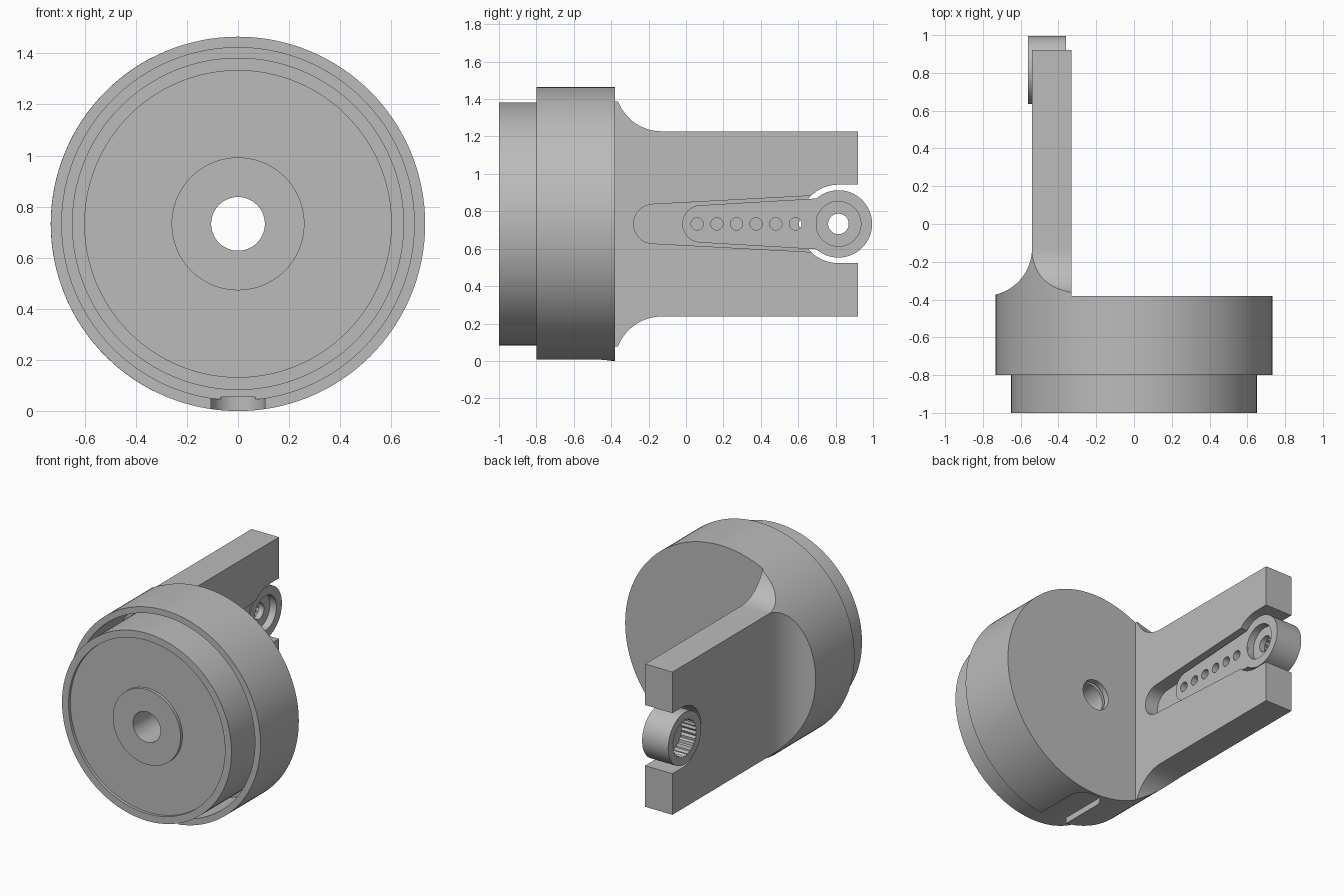
import bpy, bmesh
from math import sin, cos, pi, radians

if "Cube" in bpy.data.objects:
    bpy.data.objects.remove(bpy.data.objects["Cube"])

GREY = (0.5, 0.5, 0.5, 1)
mat = bpy.data.materials.new("plain grey")
mat.use_nodes = True
mat.diffuse_color = GREY
mat.node_tree.nodes["Principled BSDF"].inputs["Base Color"].default_value = GREY

R = 0.7325      # drum radius, also the height of its axis
HUB_Y = 0.815   # centre of the horn hub
INNER, OUTER = -0.33, -0.54  # the two faces of the arm plate


def place(axis, u, v, w):
    """Turn in-plane (u, v) and along-axis w into world coordinates."""
    return {"x": (w, u, v), "y": (u, w, v), "z": (u, v, w)}[axis]


def finish(name, bm):
    bmesh.ops.recalc_face_normals(bm, faces=bm.faces)
    mesh = bpy.data.meshes.new(name)
    bm.to_mesh(mesh)
    bm.free()
    mesh.materials.append(mat)
    obj = bpy.data.objects.new(name, mesh)
    bpy.context.collection.objects.link(obj)
    return obj


def prism(name, axis, points, low, high):
    bm = bmesh.new()
    a = [bm.verts.new(place(axis, u, v, low)) for u, v in points]
    b = [bm.verts.new(place(axis, u, v, high)) for u, v in points]
    bm.faces.new(a)
    bm.faces.new(b)
    for i in range(len(a)):
        j = (i + 1) % len(a)
        bm.faces.new((a[i], a[j], b[j], b[i]))
    return finish(name, bm)


def lathe(name, axis, centre, profile, steps):
    """Revolve a closed (radius, along) profile."""
    bm = bmesh.new()
    rings = []
    for i in range(steps):
        c, s = cos(2 * pi * i / steps), sin(2 * pi * i / steps)
        rings.append([bm.verts.new(place(axis, centre[0] + r * c, centre[1] + r * s, w))
                      for r, w in profile])
    for i, ring in enumerate(rings):
        nxt = rings[(i + 1) % steps]
        for k in range(len(ring)):
            m = (k + 1) % len(ring)
            bm.faces.new((ring[k], ring[m], nxt[m], nxt[k]))
    return finish(name, bm)


def arc(cu, cv, r, start, end, steps=24):
    angles = [radians(start + (end - start) * i / steps) for i in range(steps + 1)]
    return [(cu + r * cos(a), cv + r * sin(a)) for a in angles]


def circle(cu, cv, r, steps=32):
    return arc(cu, cv, r, 0, 360, steps)[:-1]


def combine(obj, operation, *tools):
    bpy.context.view_layer.objects.active = obj
    for tool in tools:
        mod = obj.modifiers.new("cut", "BOOLEAN")
        mod.operation, mod.solver, mod.object = operation, "EXACT", tool
        bpy.ops.object.modifier_apply(modifier=mod.name)
        bpy.data.objects.remove(tool)


def smooth(*objs):
    for obj in objs:
        bpy.ops.object.select_all(action="DESELECT")
        obj.select_set(True)
        bpy.context.view_layer.objects.active = obj
        bpy.ops.object.shade_smooth_by_angle(angle=radians(30))


# Drum housing: thin cup, open to the front, with a cable slot underneath
housing = lathe("drum_housing", "y", (0, R),
                [(R, -0.38), (R, -0.8), (0.69, -0.8), (0.69, -0.42),
                 (0.105, -0.42), (0.105, -0.38)], 128)
cable_slot = prism("slot_cutter", "z",
                   [(-0.105, -0.9), (0.105, -0.9)] + arc(0, -0.5, 0.105, 0, 180),
                   -0.1, 0.055)
combine(housing, "DIFFERENCE", cable_slot)

# Wheel inside the housing, with a raised rim and boss on both faces
wheel = lathe("wheel", "y", (0, R),
              [(0.65, -1), (0.65, -0.44), (0.60, -0.44), (0.60, -0.46),
               (0.26, -0.46), (0.26, -0.44), (0.105, -0.44), (0.105, -1),
               (0.26, -1), (0.26, -0.98), (0.60, -0.98), (0.60, -1)], 128)

# Arm plate: flared where it meets the drum, trimmed to the drum's outline
HALF, FLARE, END = 0.495, 0.25, 0.92
top = arc(-0.13, R + HALF + FLARE, FLARE, 270, 180)
bottom = [(y, 2 * R - z) for y, z in reversed(top)]
plate = prism("arm_plate", "x",
              [(END, R + HALF)] + top + bottom + [(END, R - HALF)], -0.9, INNER)
side = prism("side_outline", "z",
             [(INNER + 0.1, END + 0.1), (OUTER, END + 0.1)]
             + arc(OUTER - FLARE, -0.13, FLARE, 0, -90)
             + [(INNER + 0.1, -0.38)], -0.5, 2)
trim = prism("drum_outline", "y", circle(0, R, R + 0.0005, 128), -0.6, 1.2)
combine(plate, "INTERSECT", side, trim)

# Open notch around the hub and shallow tapered recess for the horn
notch = prism("notch_cutter", "x",
              arc(HUB_Y, R, 0.21, 90, 270, 32) + [(1.1, R - 0.21), (1.1, R + 0.21)],
              -0.8, 0)
recess = prism("recess_cutter", "x",
               arc(-0.175, R, 0.105, 90, 270) + [(0.7, R - 0.152), (0.7, R + 0.152)],
               -0.43, 0)
combine(plate, "DIFFERENCE", notch, recess)

# Horn blade with its row of holes
blade = prism("horn_blade", "x",
              arc(0.08, R, 0.1, 90, 270) + [(0.7, R - 0.136), (0.7, R + 0.136)],
              -0.429, -0.365)
for i in range(6):
    hole = prism("hole_cutter", "x", circle(0.06 + 0.105 * i, R, 0.033, 24), -0.6, 0)
    combine(blade, "DIFFERENCE", hole)

# Horn hub: screw recess inside, toothed bore outside
hub = lathe("horn_hub", "x", (HUB_Y, R),
            [(0.18, -0.56), (0.18, -0.36), (0.12, -0.36), (0.12, -0.41),
             (0.055, -0.41), (0.055, -0.56)], 64)
teeth = []
for i in range(50):
    r = 0.13 if i % 2 else 0.12
    a = 2 * pi * i / 50
    teeth.append((HUB_Y + r * cos(a), R + r * sin(a)))
combine(hub, "DIFFERENCE", prism("bore_cutter", "x", teeth, -0.7, -0.45))

smooth(housing, wheel, plate, blade, hub)
